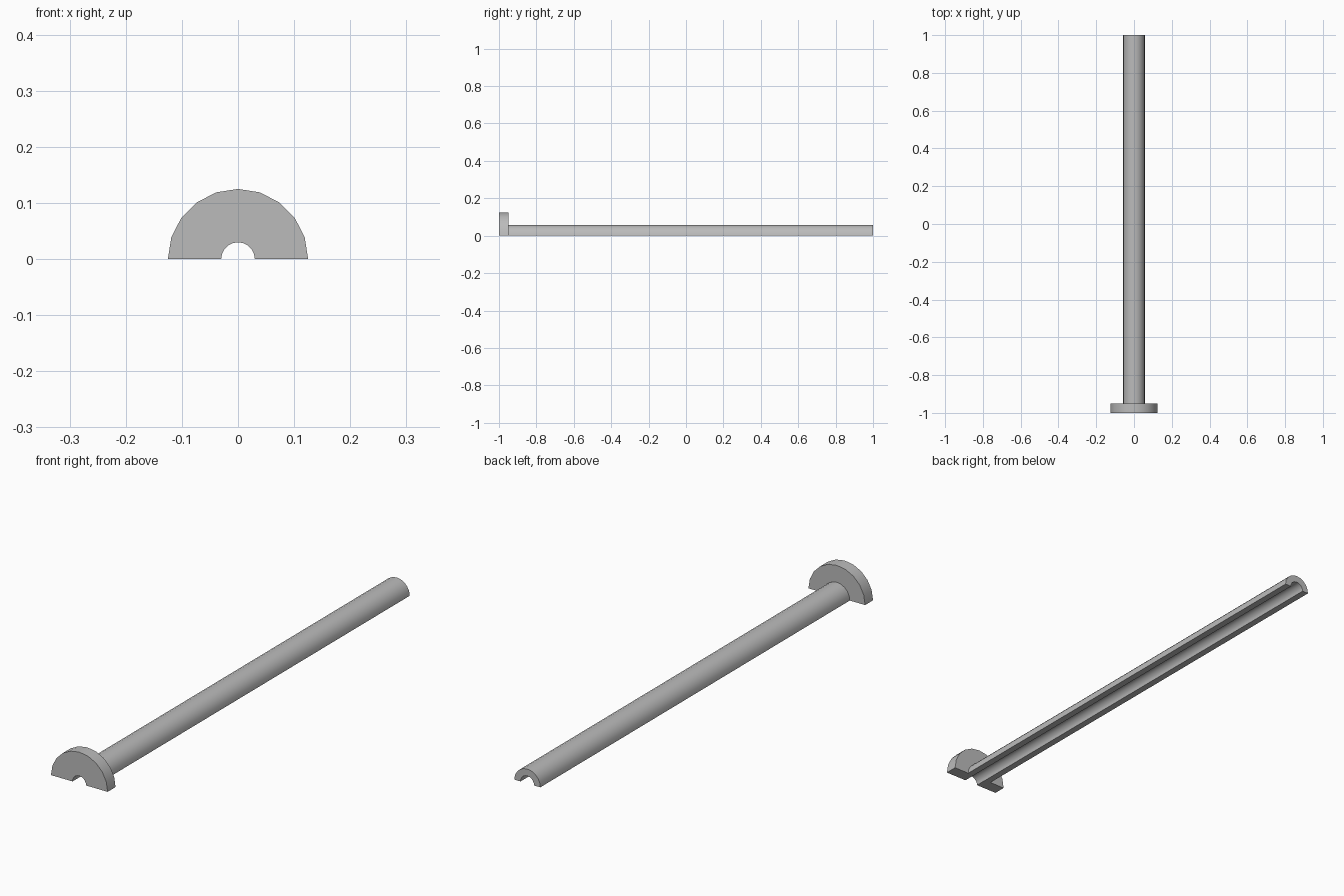
import bpy, bmesh
from math import pi, sin, cos, radians

cube = bpy.data.objects.get("Cube")
if cube:
    bpy.data.objects.remove(cube, do_unlink=True)

BORE, TUBE, FLANGE = 0.03, 0.0575, 0.125
FRONT, SHOULDER, BACK = -1.0, -0.95, 1.0
SEGMENTS = 10

grey = bpy.data.materials.new("plain_grey")
grey.use_nodes = True
colour = (0.5, 0.5, 0.5, 1)
grey.diffuse_color = colour
grey.node_tree.nodes["Principled BSDF"].inputs["Base Color"].default_value = colour


def half_turn(name, profile, segments):
    """Revolve a closed (radius, y) profile half a turn about the y axis."""
    bm = bmesh.new()
    rings = []
    for i in range(segments + 1):
        a = pi * i / segments
        rings.append([bm.verts.new((r * cos(a), y, r * sin(a))) for r, y in profile])
    n = len(profile)
    for a, b in zip(rings, rings[1:]):
        for j in range(n):
            k = (j + 1) % n
            bm.faces.new((a[j], a[k], b[k], b[j]))
    # Flat cut faces along the ground
    bm.faces.new(rings[0])
    bm.faces.new(rings[-1])
    bmesh.ops.recalc_face_normals(bm, faces=bm.faces)
    mesh = bpy.data.meshes.new(name)
    bm.to_mesh(mesh)
    bm.free()
    mesh.materials.append(grey)
    obj = bpy.data.objects.new(name, mesh)
    bpy.context.collection.objects.link(obj)
    bpy.ops.object.select_all(action="DESELECT")
    obj.select_set(True)
    bpy.context.view_layer.objects.active = obj
    bpy.ops.object.shade_smooth_by_angle(angle=radians(30))
    return obj


# Split sleeve: long half tube with a wide flange at the front
half_turn("flanged_half_tube", [
    (BORE, FRONT), (FLANGE, FRONT), (FLANGE, SHOULDER),
    (TUBE, SHOULDER), (TUBE, BACK), (BORE, BACK),
], SEGMENTS)
